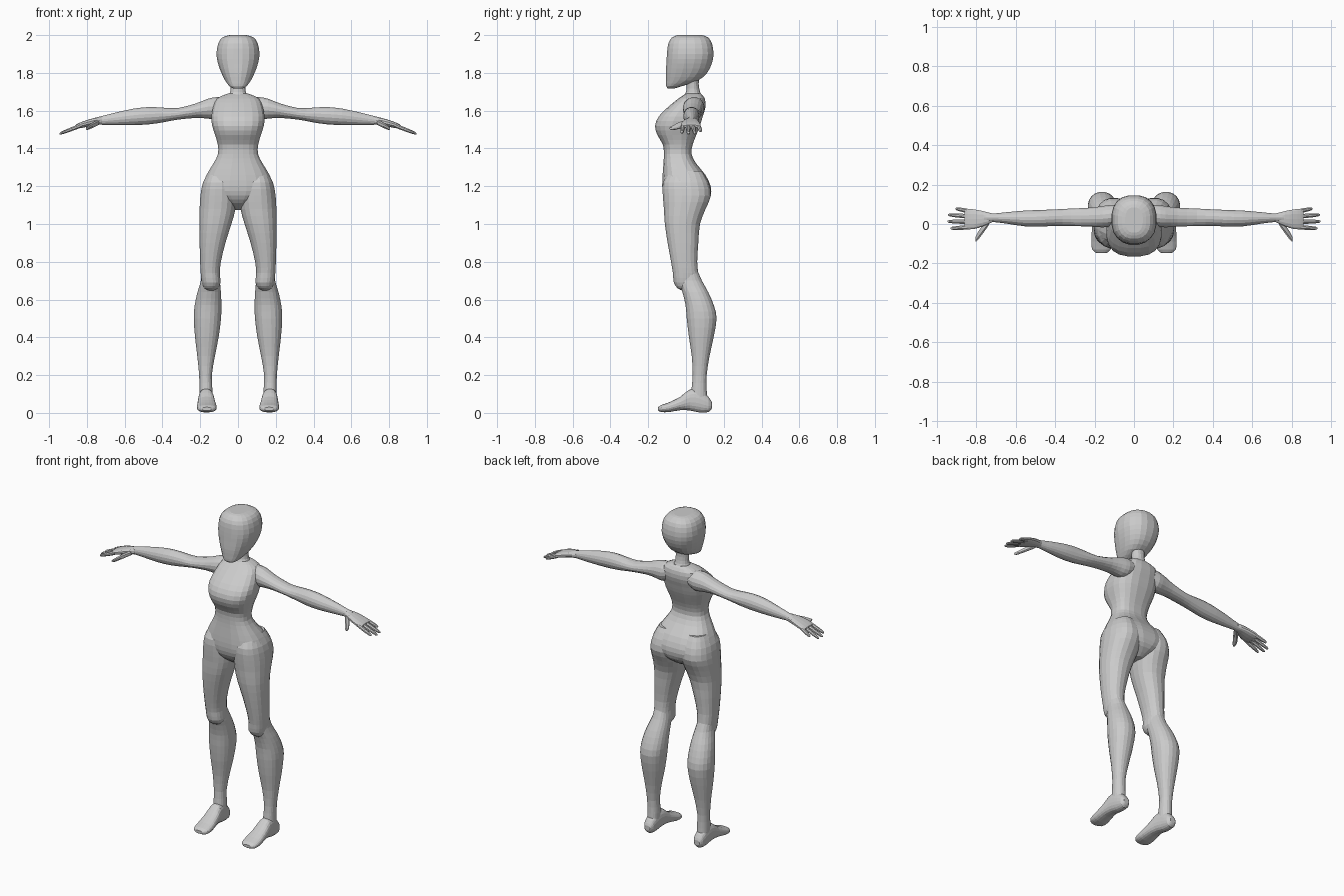
import bpy, bmesh, math


def spline(a, b, c, d, t):
    # Catmull-Rom value between b and c
    return 0.5 * (2*b + (c-a)*t + (2*a-5*b+4*c-d)*t*t + (3*b-a-3*c+d)*t**3)


def loft(name, axis, stations, sides=20, power=2.0, steps=2, mirror=False):
    """Each station: position on axis, then low/high of the two other axes."""
    n = len(stations)
    rows = []
    for i in range(n - 1):
        p = [stations[max(0, min(n - 1, i + k))] for k in (-1, 0, 1, 2)]
        for s in range(steps):
            rows.append([spline(*q, s / steps) for q in zip(*p)])
    rows.append(list(stations[-1]))
    others = [k for k in range(3) if k != axis]
    bm = bmesh.new()
    rings = []
    for pos, u0, u1, v0, v1 in rows:
        ring = []
        for k in range(sides):
            a = 2 * math.pi * (k + 0.5) / sides
            c, s = math.cos(a), math.sin(a)
            co = [0, 0, 0]
            co[axis] = pos
            co[others[0]] = (u0+u1)/2 + (u1-u0)/2 * math.copysign(abs(c)**(2/power), c)
            co[others[1]] = (v0+v1)/2 + (v1-v0)/2 * math.copysign(abs(s)**(2/power), s)
            ring.append(bm.verts.new(co))
        rings.append(ring)
    for r, q in zip(rings, rings[1:]):
        for k in range(sides):
            j = (k + 1) % sides
            bm.faces.new((r[k], r[j], q[j], q[k]))
    bm.faces.new(rings[0])
    bm.faces.new(rings[-1])
    bmesh.ops.recalc_face_normals(bm, faces=bm.faces)
    me = bpy.data.meshes.new(name)
    bm.to_mesh(me)
    bm.free()
    ob = bpy.data.objects.new(name, me)
    bpy.context.collection.objects.link(ob)
    if mirror:
        ob.modifiers.new("mirror", 'MIRROR').use_mirror_merge = False
    return ob


def sym(rows):
    # (z, half width, y front, y back) to a centred station
    return [(z, -w, w, a, b) for z, w, a, b in rows]


# Head: egg with flat face and narrow chin
loft("head", 2, sym([
    (2.0, .045, -.045, .085), (1.988, .083, -.075, .118), (1.955, .106, -.095, .139),
    (1.90, .115, -.102, .147), (1.85, .107, -.105, .138), (1.80, .089, -.108, .113),
    (1.76, .069, -.107, .065), (1.73, .046, -.105, -.02), (1.718, .025, -.098, -.06)]),
    power=2.4)

# Neck
loft("neck", 2, sym([
    (1.80, .042, .0, .07), (1.74, .039, .003, .068), (1.70, .042, .0, .075),
    (1.67, .06, -.02, .09), (1.64, .085, -.04, .10)]), sides=16)

# Torso: chest, waist, hips and crotch
loft("torso", 2, sym([
    (1.69, .055, .0, .08), (1.665, .112, -.04, .10), (1.62, .132, -.095, .104),
    (1.57, .142, -.145, .09), (1.52, .138, -.165, .075), (1.47, .122, -.152, .055),
    (1.42, .108, -.123, .036), (1.37, .107, -.118, .03), (1.32, .132, -.12, .055),
    (1.26, .168, -.125, .104), (1.20, .188, -.127, .132), (1.15, .165, -.118, .132),
    (1.11, .09, -.09, .11), (1.075, .025, -.04, .06)]), power=2.6)

# Thigh ending in the kneecap
loft("thigh", 2, [
    (1.28, .04, .155, -.09, .085), (1.22, .015, .186, -.123, .12),
    (1.15, .008, .2, -.124, .133), (1.08, .012, .204, -.118, .105),
    (1.0, .034, .205, -.113, .075), (.9, .066, .204, -.098, .066),
    (.8, .09, .201, -.08, .06), (.74, .096, .198, -.07, .065),
    (.69, .092, .192, -.065, .06), (.66, .108, .18, -.045, .045),
    (.645, .125, .165, -.015, .03)], power=2.3, mirror=True)

# Lower leg with full calf
loft("lower_leg", 2, [
    (.78, .11, .19, -.04, .05), (.70, .096, .197, -.04, .085),
    (.64, .09, .215, -.02, .118), (.57, .087, .23, -.003, .148),
    (.50, .089, .235, .003, .163), (.40, .102, .228, .015, .147),
    (.30, .122, .216, .03, .125), (.20, .138, .206, .035, .11),
    (.12, .135, .205, .028, .11), (.05, .135, .205, .02, .115)],
    power=2.2, mirror=True)

# Foot, heel to toes
loft("foot", 1, [
    (.137, .152, .188, .025, .055), (.12, .139, .201, .004, .085),
    (.07, .133, .207, .002, .125), (.02, .127, .21, .012, .125),
    (-.03, .12, .214, .014, .086), (-.09, .113, .217, .004, .056),
    (-.13, .118, .212, .004, .042), (-.148, .14, .19, .012, .03)],
    power=2.4, mirror=True)

# Arm from shoulder to wrist
loft("arm", 0, [
    (.05, .01, .09, 1.59, 1.665), (.11, -.012, .098, 1.555, 1.673),
    (.16, -.018, .092, 1.557, 1.664), (.22, -.014, .084, 1.561, 1.64),
    (.32, -.011, .079, 1.552, 1.614), (.40, -.01, .075, 1.537, 1.617),
    (.47, -.014, .072, 1.527, 1.62), (.55, -.013, .069, 1.523, 1.612),
    (.65, .002, .06, 1.523, 1.59), (.72, .01, .053, 1.525, 1.572),
    (.76, .006, .058, 1.525, 1.562)], sides=16, mirror=True)

# Palm
loft("palm", 0, [
    (.72, .008, .054, 1.528, 1.568), (.765, -.012, .066, 1.522, 1.56),
    (.81, -.026, .075, 1.512, 1.547), (.845, -.026, .077, 1.506, 1.533),
    (.86, -.015, .068, 1.508, 1.524)], sides=14, power=2.5, mirror=True)


def digit(name, start, end, r):
    # Tapered finger with rounded tip
    rows = []
    for t, k in ((0, 1), (.35, 1.05), (.7, .92), (.93, .7), (1, .3)):
        x, y, z = (a + (b - a) * t for a, b in zip(start, end))
        rows.append((x, y - r*k, y + r*k, z - r*k, z + r*k))
    loft(name, 0, rows, sides=8, steps=1, mirror=True)


# Four fingers, then the thumb
for i, (y0, y1, x1) in enumerate(((-.016, -.022, .93), (.011, .013, .946),
                                  (.038, .047, .943), (.064, .078, .905))):
    digit(f"finger_{i + 1}", (.83, y0, 1.522), (x1, y1, 1.519 - (x1 - .83) * .36), .0115)
loft("thumb", 0, [
    (.735, -.005, .03, 1.525, 1.553), (.757, -.037, .008, 1.514, 1.545),
    (.78, -.068, -.022, 1.503, 1.531), (.797, -.088, -.05, 1.497, 1.518),
    (.805, -.088, -.07, 1.5, 1.512)], sides=8, mirror=True)
